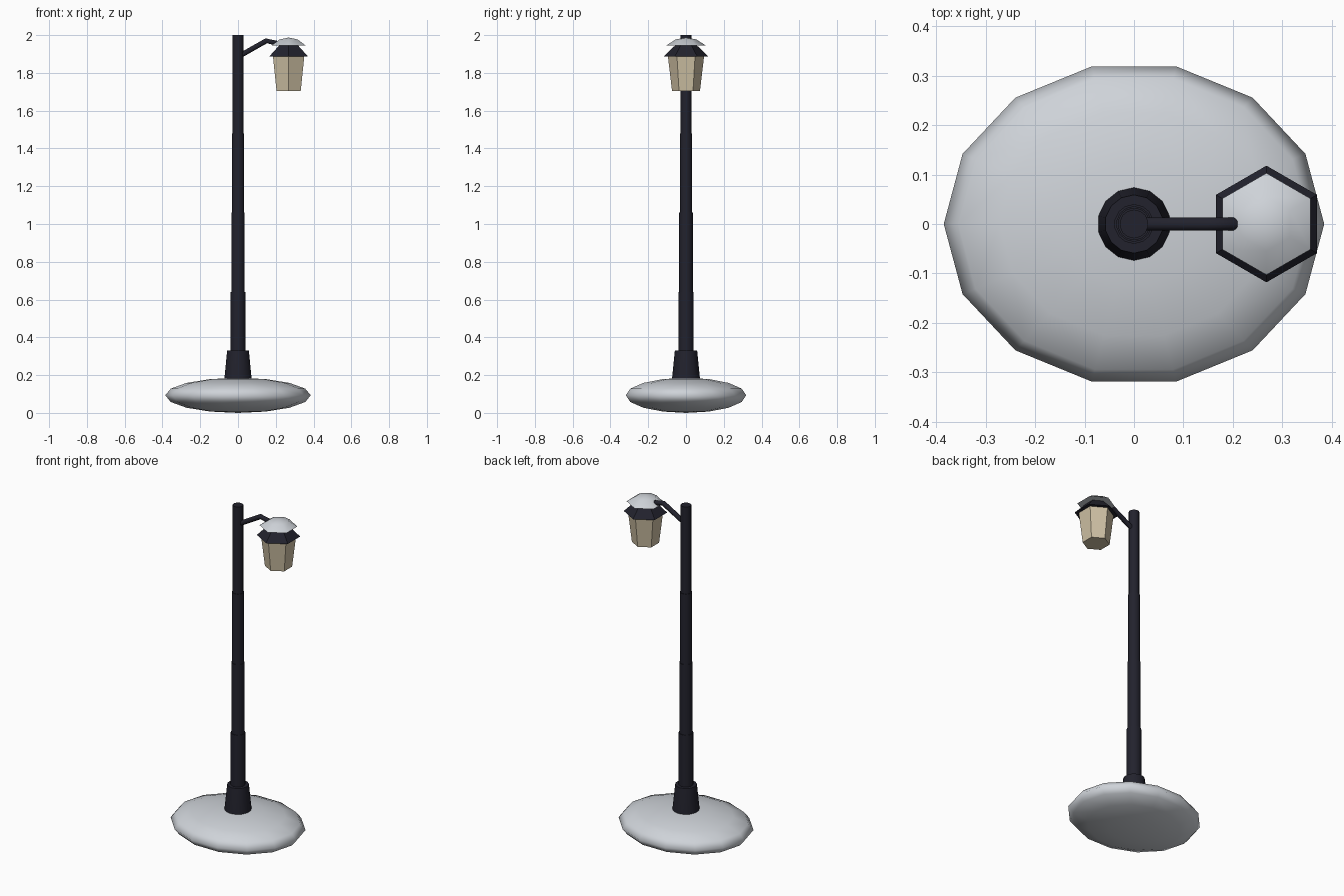
import bpy, bmesh, math
from mathutils import Vector

cube = bpy.data.objects.get("Cube")
if cube:
    bpy.data.objects.remove(cube)


def make_material(name, rgb):
    mat = bpy.data.materials.new(name)
    mat.use_nodes = True
    color = (*rgb, 1)
    mat.diffuse_color = color
    mat.node_tree.nodes["Principled BSDF"].inputs["Base Color"].default_value = color
    return mat


iron = make_material("dark iron", (0.016, 0.016, 0.026))
stone = make_material("pale grey", (0.62, 0.65, 0.69))
glass = make_material("warm glass", (0.62, 0.53, 0.37))


def finish(name, bm, mat, smooth=None):
    bmesh.ops.remove_doubles(bm, verts=bm.verts, dist=1e-5)
    bmesh.ops.recalc_face_normals(bm, faces=bm.faces)
    mesh = bpy.data.meshes.new(name)
    bm.to_mesh(mesh)
    bm.free()
    mesh.materials.append(mat)
    obj = bpy.data.objects.new(name, mesh)
    bpy.context.collection.objects.link(obj)
    if smooth:
        bpy.ops.object.select_all(action='DESELECT')
        obj.select_set(True)
        bpy.context.view_layer.objects.active = obj
        bpy.ops.object.shade_smooth_by_angle(angle=math.radians(smooth))
    return obj


def lathe(name, profile, sides, mat, x=0, smooth=None):
    """Closed stack of rings from (radius, height) pairs, a corner facing +y."""
    bm = bmesh.new()
    rings = []
    for r, z in profile:
        angles = [math.pi / 2 + math.tau * i / sides for i in range(sides)]
        rings.append([bm.verts.new((x + r * math.cos(a), r * math.sin(a), z)) for a in angles])
    for low, high in zip(rings, rings[1:]):
        for i in range(sides):
            j = (i + 1) % sides
            bm.faces.new((low[i], low[j], high[j], high[i]))
    bm.faces.new(rings[0])
    bm.faces.new(rings[-1])
    bmesh.ops.dissolve_degenerate(bm, dist=1e-5, edges=bm.edges)
    return finish(name, bm, mat, smooth)


# Flattened round base
bm = bmesh.new()
bmesh.ops.create_uvsphere(bm, u_segments=14, v_segments=8, radius=1)
for v in bm.verts:
    # Turn so that a corner faces +y, then flatten
    x, y, z = v.co
    v.co = Vector((-y * 0.385, x * 0.327, 0.093 + z * 0.093))
finish("base", bm, stone, 80)

# Post with collar and stepped sections
lathe("post_collar", [(0.075, 0.15), (0.074, 0.18), (0.059, 0.33)], 14, iron, smooth=40)
heights = [0.3, 0.64, 1.06, 1.48, 2.0]
radii = [0.04, 0.036, 0.033, 0.029]
steps = []
for i, r in enumerate(radii):
    steps += [(r, heights[i]), (r, heights[i + 1])]
lathe("post", steps, 14, iron, smooth=40)

# Bent arm: an eight-sided tube swept along a short path
path = [Vector(p) for p in ((0.0, 0, 1.885), (0.15, 0, 1.97), (0.205, 0, 1.957), (0.22, 0, 1.95))]
sizes = [0.0145, 0.0145, 0.0145, 0.006]
bm = bmesh.new()
rings = []
for i, p in enumerate(path):
    along = (path[min(i + 1, len(path) - 1)] - path[max(i - 1, 0)]).normalized()
    up = Vector((-along.z, 0, along.x))
    side = Vector((0, 1, 0))
    ring = []
    for k in range(8):
        a = math.tau * (k + 0.5) / 8
        ring.append(bm.verts.new(p + sizes[i] * (up * math.sin(a) + side * math.cos(a))))
    rings.append(ring)
for low, high in zip(rings, rings[1:]):
    for k in range(8):
        j = (k + 1) % 8
        bm.faces.new((low[k], low[j], high[j], high[k]))
bm.faces.new(rings[0])
bm.faces.new(rings[-1])
finish("arm", bm, iron, 50)

# Six-sided lantern
lamp_x = 0.268
lathe("lantern_glass", [(0.074, 1.705), (0.096, 1.89)], 6, glass, lamp_x)
lathe("lantern_roof", [(0.118, 1.887), (0.055, 1.948)], 6, iron, lamp_x)
lathe("lantern_cap", [(0.103, 1.946), (0.055, 1.977), (0.0, 1.987)], 6, stone, lamp_x, 50)
